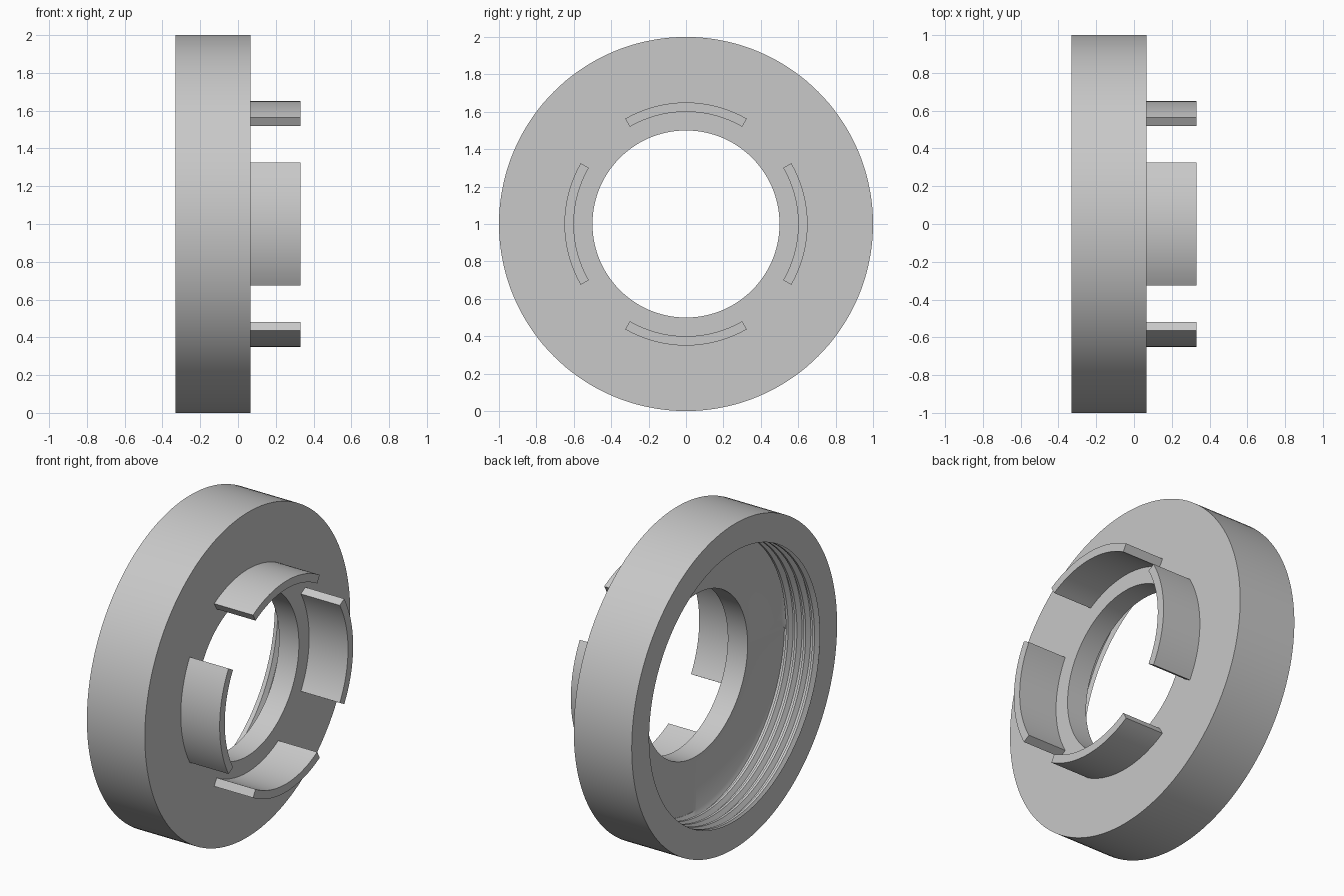
import bpy, bmesh
from math import sin, cos, pi, radians

if "Cube" in bpy.data.objects:
    bpy.data.objects.remove(bpy.data.objects["Cube"])

BACK, FLOOR, FRONT, TIP = -0.33, -0.07, 0.065, 0.33
OUTER, BORE, THREAD_MINOR, THREAD_MAJOR, PITCH = 1.0, 0.5, 0.83, 0.858, 0.06
STEPS = 144

grey = bpy.data.materials.new("light_grey")
grey.use_nodes = True
colour = (0.58, 0.58, 0.58, 1)
grey.diffuse_color = colour
grey.node_tree.nodes["Principled BSDF"].inputs["Base Color"].default_value = colour


def polar(x, r, a):
    """Point at angle a around the x axis, raised so the ring stands on the ground."""
    return (x, r * cos(a), OUTER + r * sin(a))


def skin(bm, rows, closed=False):
    """Quads between neighbouring rows of points."""
    rows = [[bm.verts.new(p) for p in row] for row in rows]
    pairs = list(zip(rows, rows[1:]))
    if closed:
        pairs.append((rows[-1], rows[0]))
    for a, b in pairs:
        for i in range(len(a) - 1):
            bm.faces.new((a[i], a[i + 1], b[i + 1], b[i]))
    return rows


def finish(bm, name):
    bmesh.ops.remove_doubles(bm, verts=bm.verts[:], dist=1e-5)
    bmesh.ops.recalc_face_normals(bm, faces=bm.faces[:])
    mesh = bpy.data.meshes.new(name)
    bm.to_mesh(mesh)
    bm.free()
    mesh.materials.append(grey)
    obj = bpy.data.objects.new(name, mesh)
    bpy.context.collection.objects.link(obj)
    bpy.ops.object.select_all(action='DESELECT')
    obj.select_set(True)
    bpy.context.view_layer.objects.active = obj
    bpy.ops.object.shade_smooth_by_angle(angle=radians(30))


# Ring body: turned outline from the back rim round to the recess floor
bm = bmesh.new()
angles = [2 * pi * i / STEPS for i in range(STEPS + 1)]
outline = [(BACK, THREAD_MINOR), (BACK, OUTER), (FRONT, OUTER),
           (FRONT, BORE), (FLOOR, BORE), (FLOOR, THREAD_MINOR)]
skin(bm, [[polar(x, r, a) for a in angles] for x, r in outline])

# Recess wall: helical thread, running out at the floor and the rim
profile = [THREAD_MINOR, THREAD_MINOR, THREAD_MAJOR, THREAD_MAJOR]


def thread_point(k, a):
    x = FLOOR - PITCH * (k / 4 + a / (2 * pi) - 1)
    if x >= FLOOR or x <= BACK:
        return polar(min(max(x, BACK), FLOOR), THREAD_MINOR, a)
    return polar(x, profile[k % 4], a)


turns = int((FLOOR - BACK) / PITCH) + 2
skin(bm, [[thread_point(k, a) for a in angles] for k in range(4 * turns + 1)])
finish(bm, "threaded_ring")

# Four curved tabs on the front face
section = [(FRONT, 0.6), (FRONT, 0.65), (TIP, 0.65), (TIP, 0.6)]
for n, name in enumerate(("back_tab", "top_tab", "front_tab", "bottom_tab")):
    bm = bmesh.new()
    arc = [n * pi / 2 + radians(-30 + 60 * i / 24) for i in range(25)]
    rows = skin(bm, [[polar(x, r, a) for a in arc] for x, r in section], closed=True)
    for end in (0, -1):
        bm.faces.new([row[end] for row in rows])
    finish(bm, name)
